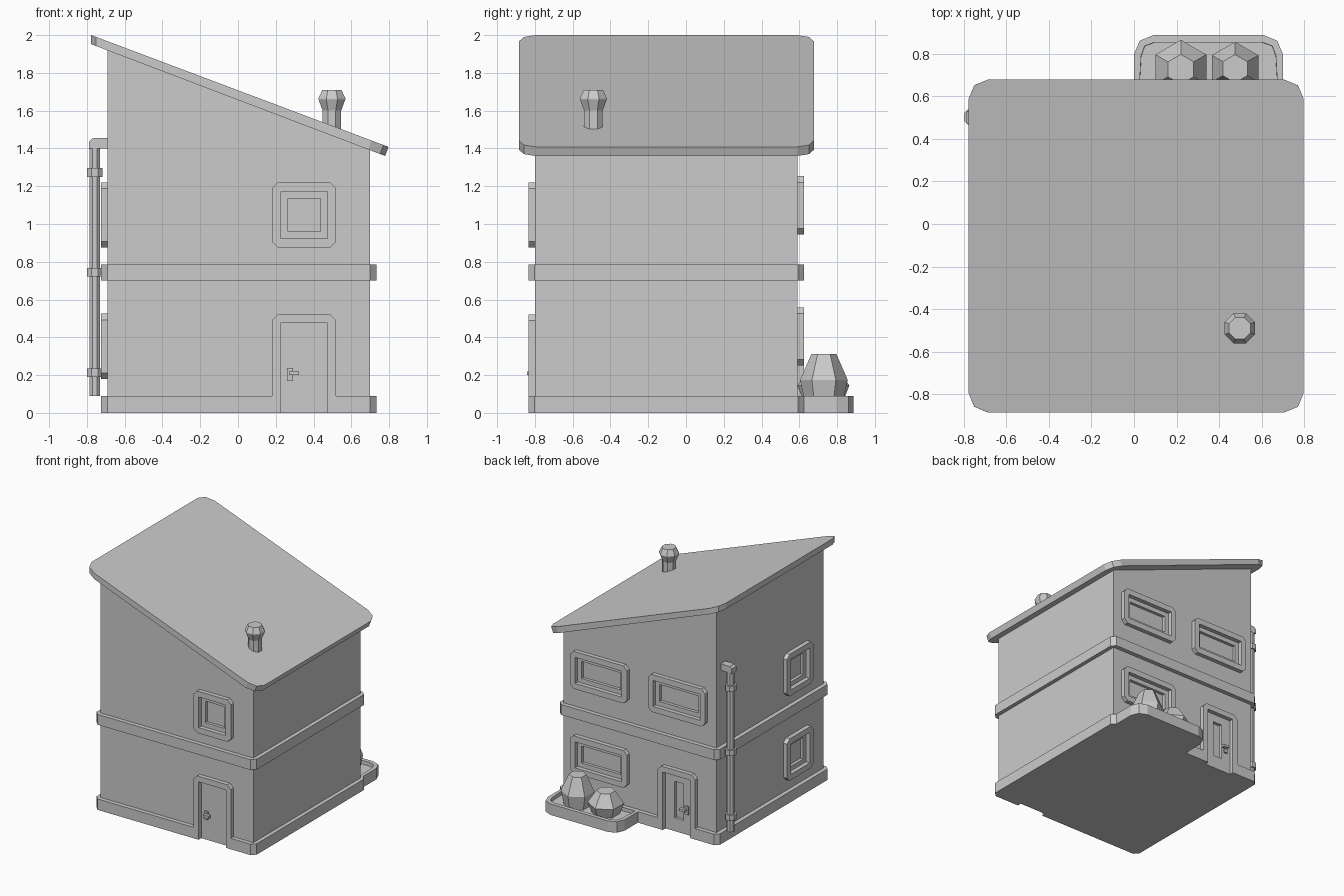
import bpy, bmesh, math
from mathutils import Vector

if "Cube" in bpy.data.objects:
    bpy.data.objects.remove(bpy.data.objects["Cube"])

X0, X1, Y0, Y1 = -0.69, 0.70, -0.80, 0.59   # wall planes
T = 0.035                                   # trim projection

# maps (u along wall, v up, n outward) to world space
FACES = {
    "front": lambda u, v, n: Vector((u, Y0 - n, v)),
    "back": lambda u, v, n: Vector((u, Y1 + n, v)),
    "left": lambda u, v, n: Vector((X0 - n, u, v)),
    "flat": lambda u, v, n: Vector((u, v, n)),
}


def finish(name, bm):
    bmesh.ops.remove_doubles(bm, verts=bm.verts, dist=1e-5)
    bmesh.ops.recalc_face_normals(bm, faces=bm.faces)
    me = bpy.data.meshes.new(name)
    bm.to_mesh(me)
    bm.free()
    ob = bpy.data.objects.new(name, me)
    bpy.context.collection.objects.link(ob)
    return ob


def add_stack(bm, loops):
    """Skin a stack of equal-length loops and cap both ends."""
    rings = [[bm.verts.new(p) for p in lp] for lp in loops]
    for a, b in zip(rings, rings[1:]):
        for i in range(len(a)):
            j = (i + 1) % len(a)
            bm.faces.new((a[i], a[j], b[j], b[i]))
    bm.faces.new(rings[0])
    return bm.faces.new(rings[-1])


def prism(name, pts, n0, n1, face="flat"):
    bm, f = bmesh.new(), FACES[face]
    add_stack(bm, [[f(u, v, n) for u, v in pts] for n in (n0, n1)])
    return finish(name, bm)


def rect(u0, v0, u1, v1):
    return [(u0, v0), (u1, v0), (u1, v1), (u0, v1)]


def rounded(u0, v0, u1, v1, r, segs=1):
    """Rectangle with cut (1 segment) or rounded corners."""
    pts = []
    for k, (cu, cv) in enumerate(rect(u0 + r, v0 + r, u1 - r, v1 - r)):
        for s in range(segs + 1):
            a = math.pi + (k + s / segs) * math.pi / 2
            pts.append((cu + r * math.cos(a), cv + r * math.sin(a)))
    return pts


def turned(name, x, y, sides, profile, turn=0.0):
    """Faceted revolved part from (radius, z) pairs."""
    bm = bmesh.new()
    ang = [turn + i * math.tau / sides for i in range(sides)]
    add_stack(bm, [[Vector((x + r * math.cos(a), y + r * math.sin(a), z)) for a in ang]
                   for r, z in profile])
    return finish(name, bm)


def frame(name, outer, inner, face, closed=True):
    """Raised trim between two matching outlines."""
    bm, f = bmesh.new(), FACES[face]
    secs = [[f(*o, 0), f(*o, T), f(*i, T), f(*i, 0)] for o, i in zip(outer, inner)]
    if closed:
        secs.append(secs[0])
    for a, b in zip(secs, secs[1:]):
        for k in range(4):
            m = (k + 1) % 4
            quad = []
            for p in (a[k], a[m], b[m], b[k]):
                if all((p - q).length > 1e-6 for q in quad):
                    quad.append(p)
            if len(quad) > 2:
                bm.faces.new([bm.verts.new(p) for p in quad])
    if not closed:
        for s in (secs[0], secs[-1]):
            bm.faces.new([bm.verts.new(p) for p in s])
    return finish(name, bm)


def cut(ob, cutters):
    for c in cutters:
        c.hide_render = True
        m = ob.modifiers.new("cut", "BOOLEAN")
        m.operation, m.solver, m.object = "DIFFERENCE", "EXACT", c
    bpy.context.view_layer.objects.active = ob
    for m in list(ob.modifiers):
        bpy.ops.object.modifier_apply(modifier=m.name)
    for c in cutters:
        bpy.data.objects.remove(c)


# roof: sloped slab with rounded corners
def roof_top(x):
    return 2.0 - (x + 0.777) * 0.376


outline = rounded(-0.777, -0.885, 0.797, 0.678, 0.09, 2)
bm = bmesh.new()
add_stack(bm, [[Vector((x, y, roof_top(x))) for x, y in outline],
               [Vector((x - 0.018 * (x + 0.777) / 1.57, y, roof_top(x) - 0.048)) for x, y in outline]])
finish("roof", bm)

# walls with a sloping top tucked into the roof
bm = bmesh.new()
plan = rect(X0, Y0, X1, Y1)
add_stack(bm, [[Vector((x, y, 0)) for x, y in plan],
               [Vector((x, y, roof_top(x) - 0.03)) for x, y in plan]])
walls = finish("walls", bm)

# windows: raised frame around a sash, glass sunk into the wall
holes = []
WINDOWS = [("front", 0.18, 0.875, 0.52, 1.22),
           ("left", -0.62, 0.875, -0.28, 1.22),
           ("left", -0.62, 0.18, -0.28, 0.525),
           ("back", -0.61, 0.945, -0.09, 1.253),
           ("back", 0.10, 0.945, 0.62, 1.253),
           ("back", 0.10, 0.25, 0.62, 0.558)]
for i, (face, u0, v0, u1, v1) in enumerate(WINDOWS):
    d, c, g = 0.047, 0.032, 0.084
    inner = [p for p in rect(u0 + d, v0 + d, u1 - d, v1 - d) for _ in range(2)]
    frame(f"{face}_window_frame_{i}", rounded(u0, v0, u1, v1, c), inner, face)
    holes.append(prism("hole", rect(u0 + g, v0 + g, u1 - g, v1 - g), -0.025, 0.05, face))
holes.append(prism("hole", rect(-0.39, 0.11, -0.31, 0.41), -0.025, 0.05, "back"))
cut(walls, holes)

# base and storey bands with cut corners
band = rounded(X0 - T, Y0 - T, X1 + T - 0.003, Y1 + T, 0.033)
prism("storey_band", band, 0.70, 0.785)
base = prism("base_band", band, 0.0, 0.09)

# doors: surround and handle on each side
niches = []
for face, u in (("front", 0.18), ("back", -0.52)):
    outer = [(u, .09), (u, .49), (u + .032, .522), (u + .308, .522), (u + .34, .49), (u + .34, .09)]
    a, b = u + 0.046, u + 0.294
    inner = [(a, .09), (a, .476), (a, .476), (b, .476), (b, .476), (b, .09)]
    # pair the six outline points: each top corner cut meets one inner corner
    frame(f"{face}_door_frame", outer, inner, face, closed=False)
    prism(f"{face}_door_plate", rect(u + .08, .17, u + .11, .237), 0, 0.015, face)
    prism(f"{face}_door_lever", rect(u + .09, .20, u + .142, .22), 0.015, 0.042, face)
    niches.append(prism("niche", rect(a, -0.05, b, 0.15), 0.0, 0.1, face))
cut(base, niches)

# planter with sunken soil
bm = bmesh.new()
shape = [(0.0, Y1), (0.70, Y1)] + rounded(0.0, 0.40, 0.70, 0.887, 0.09, 2)[6:]
rim = add_stack(bm, [[Vector((x, y, z)) for x, y in shape] for z in (0.0, 0.09)])
bmesh.ops.recalc_face_normals(bm, faces=bm.faces)
bmesh.ops.inset_region(bm, faces=[rim], thickness=0.034)
bmesh.ops.inset_region(bm, faces=[rim], thickness=0.001, depth=-0.03)
finish("planter", bm)

# faceted bushes
turned("bush_short", 0.22, 0.727, 6, [(.10, .05), (.138, .145), (.07, .245)], math.pi / 6)
turned("bush_tall", 0.475, 0.73, 6, [(.10, .05), (.126, .175), (.066, .312)], math.pi / 6)

# chimney
turned("chimney", 0.497, -0.49, 8,
       [(.053, 1.42), (.053, 1.60), (.077, 1.66), (.077, 1.665), (.055, 1.71)], math.pi / 8)

# downpipe with clamps and top elbow
PX, PY, E = -0.758, 0.502, math.pi / 8
turned("downpipe", PX, PY, 8, [(.031, .09), (.031, 1.405)], E)
for i, z in enumerate((0.19, 0.722, 1.25)):
    turned(f"pipe_clamp_{i}", PX, PY, 8, [(.045, z), (.045, z + .046)], E)
bm = bmesh.new()
side = [(-.788, 1.40), (-.788, 1.437), (-.77, 1.455), (X0, 1.455), (X0, 1.40)]
add_stack(bm, [[Vector((x, y, z)) for x, z in side] for y in (PY - .03, PY + .03)])
finish("pipe_elbow", bm)
